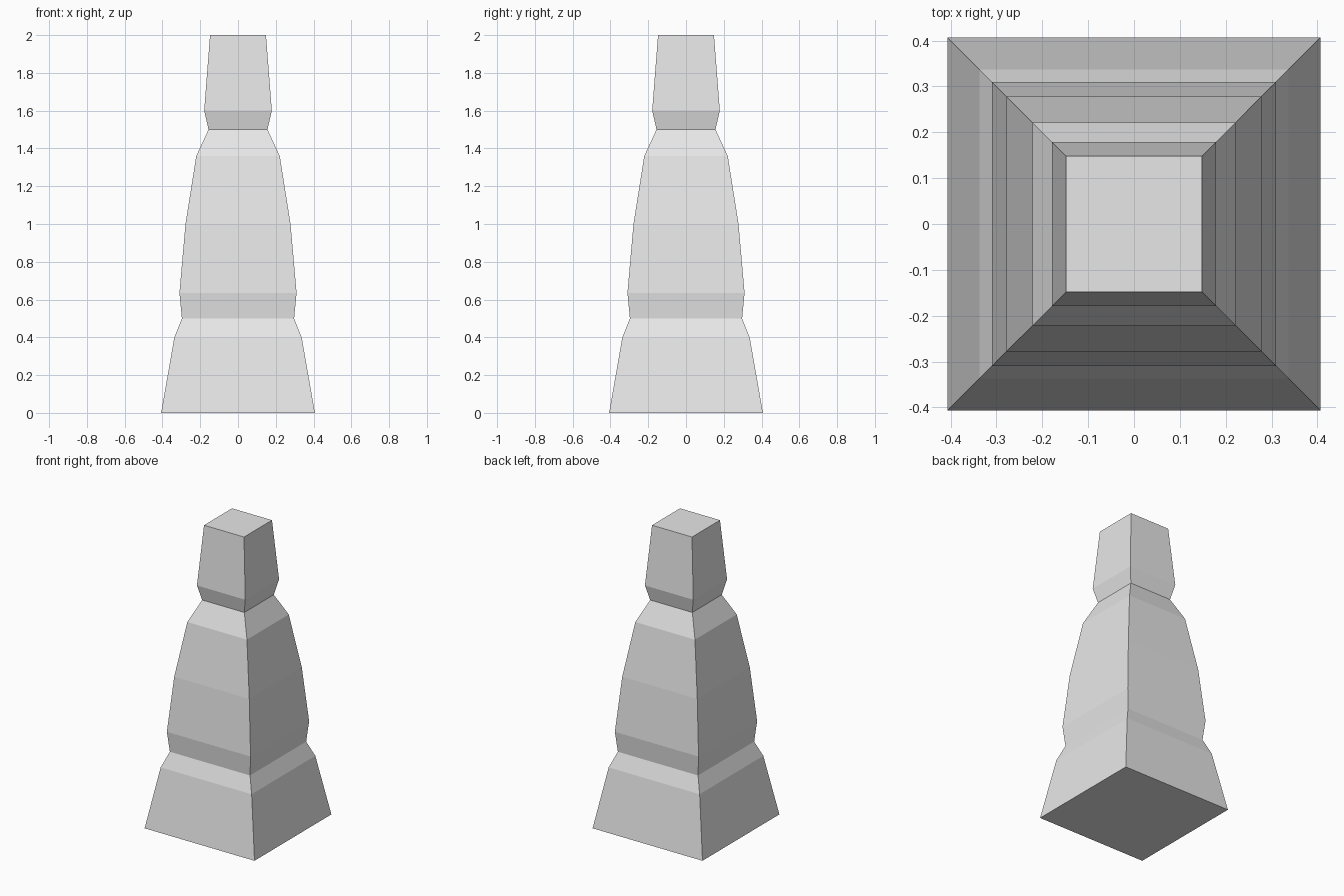
import bpy
import bmesh

cube = bpy.data.objects.get("Cube")
if cube:
    bpy.data.objects.remove(cube, do_unlink=True)

# Single plain grey
grey = bpy.data.materials.new("light_grey")
grey.use_nodes = True
colour = (0.8, 0.8, 0.8, 1.0)
grey.diffuse_color = colour
grey.node_tree.nodes["Principled BSDF"].inputs["Base Color"].default_value = colour

# Half width and height of each square section, from base to top
SECTIONS = [
    (0.407, 0.0), (0.337, 0.40), (0.297, 0.50),    # flared foot
    (0.31, 0.635), (0.278, 1.0), (0.221, 1.36),    # tapering body
    (0.156, 1.50), (0.179, 1.60), (0.148, 2.0),    # neck and head
]
CORNERS = [(-1, -1), (1, -1), (1, 1), (-1, 1)]

# Square pillar lofted through the sections
bm = bmesh.new()
rings = [[bm.verts.new((sx * w, sy * w, z)) for sx, sy in CORNERS]
         for w, z in SECTIONS]
for low, high in zip(rings, rings[1:]):
    for i in range(4):
        j = (i + 1) % 4
        bm.faces.new((low[i], low[j], high[j], high[i]))
bm.faces.new(reversed(rings[0]))
bm.faces.new(rings[-1])
bmesh.ops.recalc_face_normals(bm, faces=bm.faces)

mesh = bpy.data.meshes.new("square_pillar")
bm.to_mesh(mesh)
bm.free()
mesh.materials.append(grey)
pillar = bpy.data.objects.new("square_pillar", mesh)
bpy.context.collection.objects.link(pillar)
